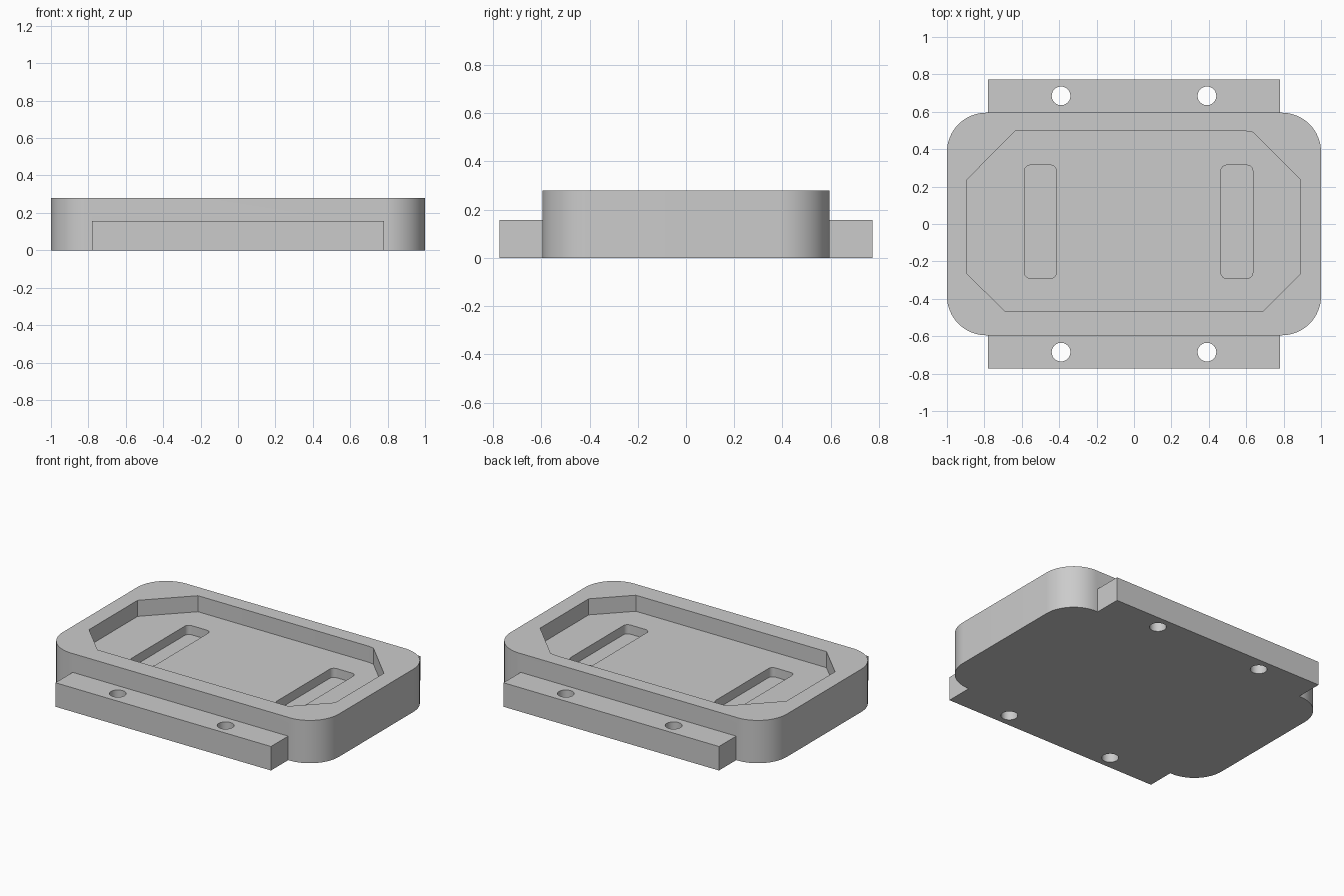
import bpy, bmesh, math

if "Cube" in bpy.data.objects:
    bpy.data.objects.remove(bpy.data.objects["Cube"], do_unlink=True)

grey = bpy.data.materials.new("plain grey")
grey.use_nodes = True
grey.diffuse_color = (0.6, 0.6, 0.6, 1)
grey.node_tree.nodes["Principled BSDF"].inputs["Base Color"].default_value = grey.diffuse_color


def prism(name, outline, z0, z1):
    """Extrude a counter-clockwise outline from z0 to z1."""
    bm = bmesh.new()
    base = bm.faces.new([bm.verts.new((x, y, z0)) for x, y in outline])
    top = bmesh.ops.extrude_face_region(bm, geom=[base])["geom"]
    for v in top:
        if isinstance(v, bmesh.types.BMVert):
            v.co.z = z1
    bmesh.ops.recalc_face_normals(bm, faces=bm.faces)
    mesh = bpy.data.meshes.new(name)
    bm.to_mesh(mesh)
    bm.free()
    mesh.materials.append(grey)
    obj = bpy.data.objects.new(name, mesh)
    bpy.context.collection.objects.link(obj)
    return obj


def rounded(cx, cy, w, d, r, steps=12):
    """Outline of a rectangle with rounded corners."""
    pts = []
    for i, (sx, sy) in enumerate([(1, 1), (-1, 1), (-1, -1), (1, -1)]):
        for k in range(steps + 1):
            a = math.pi / 2 * (i + k / steps)
            pts.append((cx + sx * (w / 2 - r) + r * math.cos(a),
                        cy + sy * (d / 2 - r) + r * math.sin(a)))
    return pts


def circle(cx, cy, r, n=32):
    return [(cx + r * math.cos(math.tau * k / n), cy + r * math.sin(math.tau * k / n))
            for k in range(n)]


def combine(target, other, operation):
    """Apply a boolean and discard the helper."""
    mod = target.modifiers.new("cut", "BOOLEAN")
    mod.operation, mod.solver, mod.object = operation, "EXACT", other
    bpy.context.view_layer.objects.active = target
    bpy.ops.object.modifier_apply(modifier=mod.name)
    bpy.data.objects.remove(other, do_unlink=True)


HEIGHT, TAB_TOP, FLOOR, SLOT_FLOOR = 0.28, 0.157, 0.175, 0.115

# Rounded body with mounting tabs front and back
tray = prism("tray", rounded(0, 0, 2, 1.19, 0.21, 16), 0, HEIGHT)
tabs = prism("tabs", [(-0.78, -0.773), (0.78, -0.773), (0.78, 0.773), (-0.78, 0.773)], 0, TAB_TOP)
combine(tray, tabs, "UNION")

# Wide pocket with clipped corners
pocket = [(-0.69, -0.467), (0.69, -0.467), (0.89, -0.265), (0.89, 0.237), (0.637, 0.49),
          (0.6, 0.496), (-0.637, 0.496), (-0.893, 0.237), (-0.893, -0.265)]
combine(tray, prism("pocket", pocket, FLOOR, HEIGHT + 0.1), "DIFFERENCE")

# Two rounded slots in the pocket floor
for x in (-0.5, 0.55):
    slot = prism("slot", rounded(x, 0.012, 0.17, 0.605, 0.03, 6), SLOT_FLOOR, HEIGHT)
    combine(tray, slot, "DIFFERENCE")

# Screw holes through the tabs
for x in (-0.39, 0.39):
    for y in (-0.685, 0.685):
        combine(tray, prism("hole", circle(x, y, 0.05), -0.1, HEIGHT), "DIFFERENCE")

bpy.ops.object.select_all(action="DESELECT")
tray.select_set(True)
bpy.context.view_layer.objects.active = tray
bpy.ops.object.shade_smooth_by_angle(angle=math.radians(25))
